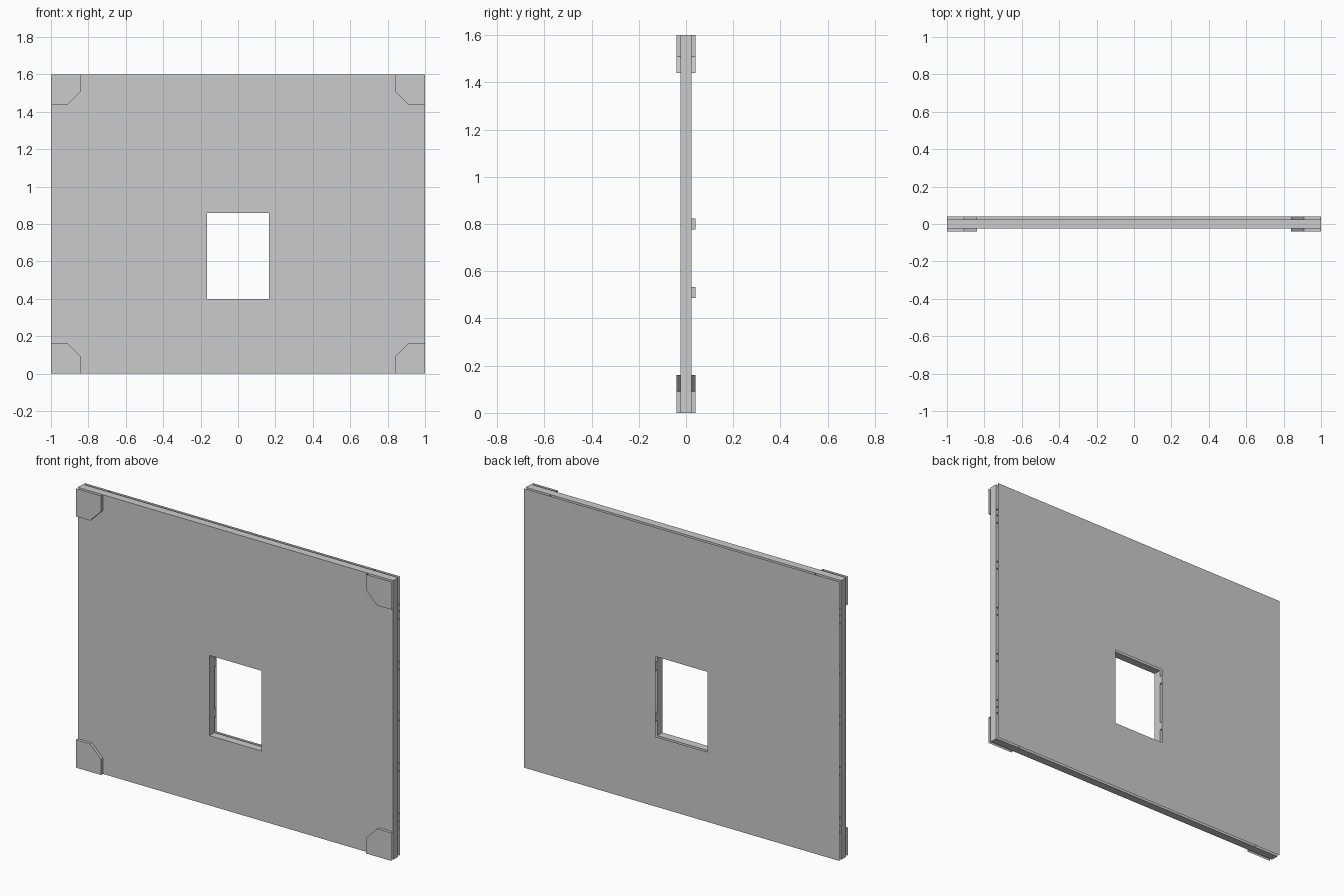
import bpy

if "Cube" in bpy.data.objects:
    bpy.data.objects.remove(bpy.data.objects["Cube"])

W, H = 1.0, 1.6                      # half width, height
WX, WZ0, WZ1 = 0.165, 0.40, 0.86     # window opening
PY, OY = 0.023, 0.04                 # panel half depth, outer half depth

OUTER = [(-W, 0), (W, 0), (W, H), (-W, H)]
INNER = [(-WX, WZ0), (WX, WZ0), (WX, WZ1), (-WX, WZ1)]


def make(name, verts, faces, recalc=False):
    me = bpy.data.meshes.new(name)
    me.from_pydata(verts, [], faces)
    me.update()
    ob = bpy.data.objects.new(name, me)
    bpy.context.collection.objects.link(ob)
    return ob


def ring(pts, y):
    return [(x, y, z) for x, z in pts]


def frame_faces(a, b, flip):
    """Quads joining a four-point outer loop to a four-point inner loop."""
    out = []
    for i in range(4):
        j = (i + 1) % 4
        f = (a + i, a + j, b + j, b + i)
        out.append(f[::-1] if flip else f)
    return out


# Wall panel with a window opening
verts = ring(OUTER, -PY) + ring(INNER, -PY) + ring(OUTER, PY) + ring(INNER, PY)
faces = (frame_faces(0, 4, False) + frame_faces(8, 12, True)
         + frame_faces(0, 8, True) + frame_faces(4, 12, False))
make("wall_panel", verts, faces)

# Thin back sheet, a single surface standing off the panel
make("back_sheet", ring(OUTER, OY) + ring(INNER, OY), frame_faces(0, 4, True))


# Corner plates: chamfered, open along the outer edges of the wall
def corner(name, sx, top, y0, y1, face):
    prof = [(0.84, 0), (0.84, 0.09), (0.91, 0.16), (1, 0.16), (1, 0)]
    pts = [(sx * x, H - z if top else z) for x, z in prof]
    flip = (sx < 0) != top
    vs = ring(pts, y0) + ring(pts, y1)
    fs = [(i, i + 5, i + 6, i + 1) for i in range(3)]
    fs = [f[::-1] for f in fs]
    if face:
        fs.append((4, 3, 2, 1, 0))
    if flip:
        fs = [f[::-1] for f in fs]
    make(name, vs, fs)


for sx, side in ((-1, "left"), (1, "right")):
    for top, level in ((False, "lower"), (True, "upper")):
        corner(f"front_corner_{level}_{side}", sx, top, -OY, -PY, True)
        corner(f"back_corner_{level}_{side}", sx, top, PY, OY, False)


# Horizontal battens between panel and sheet, open at the wall ends
def batten(name, x0, x1, z, cap0, cap1):
    h = 0.0225
    vs = [(x, y, zz) for x in (x0, x1) for y in (PY, OY) for zz in (z - h, z + h)]
    fs = [(0, 2, 6, 4), (1, 5, 7, 3)]
    if cap0:
        fs.append((0, 1, 3, 2))
    if cap1:
        fs.append((4, 6, 7, 5))
    make(name, vs, fs)


for i in range(5):
    z = 0.22 + 0.29 * i
    if WZ0 < z < WZ1:
        batten(f"batten_{i + 1}_left", -W, -WX, z, False, True)
        batten(f"batten_{i + 1}_right", WX, W, z, True, False)
    else:
        batten(f"batten_{i + 1}", -W, W, z, False, False)
